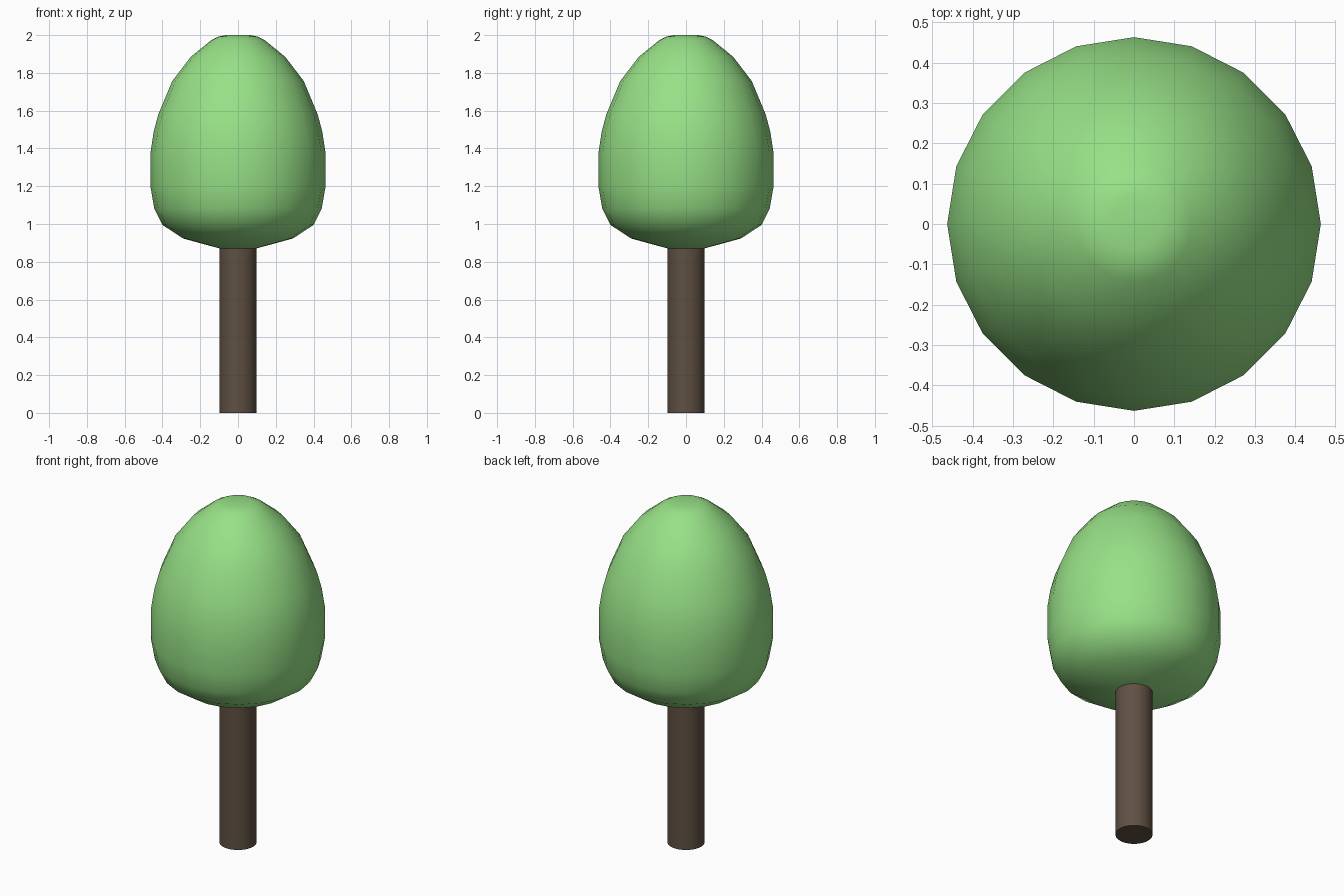
import bpy, bmesh
from math import cos, sin, tau, radians

if "Cube" in bpy.data.objects:
    bpy.data.objects.remove(bpy.data.objects["Cube"])


def lathe(name, profile, sides, color, angle):
    """Revolve (radius, height) points around z and cap both ends."""
    bm = bmesh.new()
    rings = [[bm.verts.new((r * cos(tau * i / sides), r * sin(tau * i / sides), z))
              for i in range(sides)] for r, z in profile]
    for a, b in zip(rings, rings[1:]):
        for i in range(sides):
            j = (i + 1) % sides
            bm.faces.new((a[i], a[j], b[j], b[i]))
    bm.faces.new(rings[0][::-1])
    bm.faces.new(rings[-1])
    mesh = bpy.data.meshes.new(name)
    bm.to_mesh(mesh)
    bm.free()
    mat = bpy.data.materials.new(name + "_color")
    mat.diffuse_color = (*color, 1)
    mat.use_nodes = True
    mat.node_tree.nodes["Principled BSDF"].inputs["Base Color"].default_value = mat.diffuse_color
    mesh.materials.append(mat)
    obj = bpy.data.objects.new(name, mesh)
    bpy.context.collection.objects.link(obj)
    bpy.ops.object.select_all(action='DESELECT')
    obj.select_set(True)
    bpy.context.view_layer.objects.active = obj
    bpy.ops.object.shade_smooth_by_angle(angle=radians(angle))
    return obj


# Trunk: plain round post, ending just inside the crown
lathe("trunk", [(0.099, 0), (0.099, 0.88)], 32, (0.115, 0.08, 0.055), 40)

# Crown: egg-shaped foliage, 20 sides
crown_profile = [(0.095, 0.87), (0.29, 0.923), (0.4, 0.995), (0.443, 1.08),
                 (0.463, 1.195), (0.463, 1.38), (0.446, 1.49), (0.422, 1.58),
                 (0.348, 1.757), (0.25, 1.885), (0.142, 1.973), (0.105, 1.992),
                 (0.064, 2.0)]
lathe("crown", crown_profile, 20, (0.31, 0.75, 0.24), 80)
